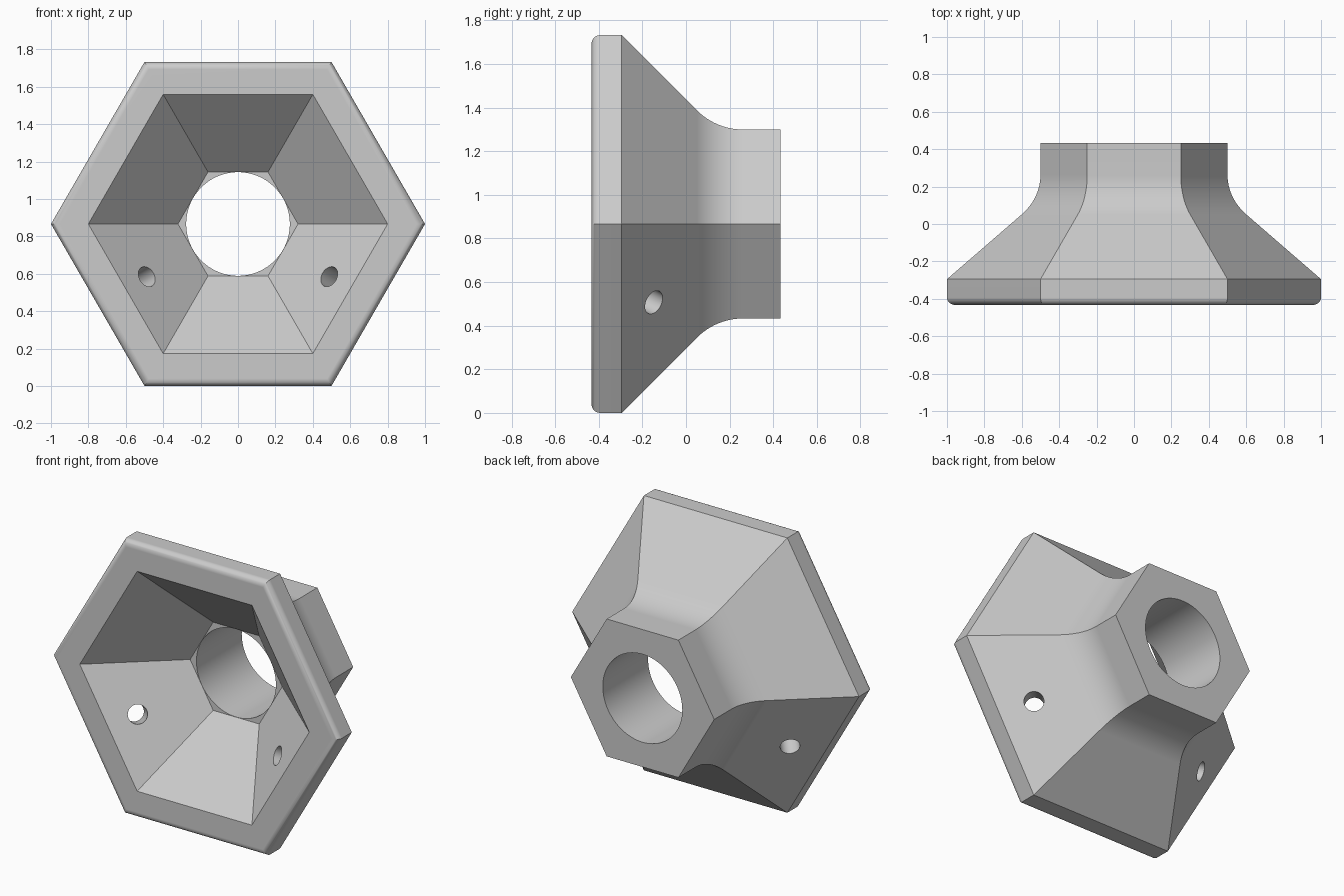
import bpy, bmesh, math
from mathutils import Matrix, Vector

cube = bpy.data.objects.get("Cube")
if cube:
    bpy.data.objects.remove(cube, do_unlink=True)

APOTHEM = math.sqrt(3) / 2      # half height of the large hexagon
HALF_DEPTH = APOTHEM / 2
CENTRE = Vector((0, 0, APOTHEM))
OUTER_SUM = 0.571               # distance + y is constant on each 45 degree wall
INNER_SUM = 0.26
POCKET_DEPTH = 0.066

grey = bpy.data.materials.new("light grey plastic")
grey.use_nodes = True
colour = (0.6, 0.6, 0.6, 1)
grey.diffuse_color = colour
grey.node_tree.nodes["Principled BSDF"].inputs["Base Color"].default_value = colour


def finish(bm, name):
    bmesh.ops.recalc_face_normals(bm, faces=bm.faces[:])
    mesh = bpy.data.meshes.new(name)
    bm.to_mesh(mesh)
    bm.free()
    mesh.materials.append(grey)
    obj = bpy.data.objects.new(name, mesh)
    bpy.context.collection.objects.link(obj)
    return obj


def loft(name, profile, sides=6):
    """Solid along y from (y, flat distance) pairs."""
    bm = bmesh.new()
    rings = []
    for y, flat in profile:
        r = flat / math.cos(math.pi / sides)
        angles = [2 * math.pi * k / sides for k in range(sides)]
        rings.append([bm.verts.new(CENTRE + Vector((r * math.cos(t), y, r * math.sin(t))))
                      for t in angles])
    for a, b in zip(rings, rings[1:]):
        for k in range(sides):
            j = (k + 1) % sides
            bm.faces.new((a[k], a[j], b[j], b[k]))
    bm.faces.new(rings[0])
    bm.faces.new(rings[-1])
    return finish(bm, name)


def wall_frame(angle, wall_sum):
    """Axes on a sloped wall: x across, y down the slope to the front, z outward."""
    radial = Vector((math.cos(angle), 0, math.sin(angle)))
    back = Vector((0, 1, 0))
    slope = (radial - back).normalized()
    normal = (radial + back).normalized()
    across = slope.cross(normal)
    origin = CENTRE + radial * (wall_sum + APOTHEM) / 2 + back * (wall_sum - APOTHEM) / 2
    return Matrix.Translation(origin) @ Matrix((across, slope, normal)).transposed().to_4x4()


def pocket(frame, bottom, top):
    bm = bmesh.new()
    bmesh.ops.create_cube(bm, size=1)
    place = Matrix.Translation((0, 0.225, (bottom + top) / 2)) @ Matrix.Diagonal((0.345, 0.745, top - bottom, 1))
    bm.transform(frame @ place)
    return finish(bm, "pocket_cutter")


def screw_hole(frame):
    bm = bmesh.new()
    bmesh.ops.create_cone(bm, cap_ends=True, segments=40, radius1=0.057, radius2=0.057, depth=0.56)
    bm.transform(frame)
    return finish(bm, "screw_hole_cutter")


# Flared hexagonal body: rounded front rim, sloped wall, concave blend, collar
collar, blend, rim = APOTHEM / 2, 0.3, 0.04
blend_end = OUTER_SUM - collar + blend * math.tan(math.pi / 8)
profile = []
for i in range(9):
    t = math.pi / 2 * i / 8
    profile.append((-HALF_DEPTH + rim * (1 - math.sin(t)), APOTHEM - rim * (1 - math.cos(t))))
profile.reverse()
profile.append((OUTER_SUM - APOTHEM, APOTHEM))
for i in range(13):
    t = math.pi / 4 * (1 - i / 12)
    profile.append((blend_end - blend * math.sin(t), collar + blend * (1 - math.cos(t))))
profile.append((HALF_DEPTH, collar))
body = loft("flared_hex_body", profile)

# Hexagonal funnel and round bore
bore = 0.277
cutters = [
    loft("funnel_cutter", [(-0.6, INNER_SUM + 0.6), (INNER_SUM - bore - 0.001, bore + 0.001)]),
    loft("bore_cutter", [(-0.2, bore), (0.6, bore)], 96),
]

# Three screw holes: one pocket outside at the top, two inside below
for degrees in (90, 210, 330):
    angle = math.radians(degrees)
    if degrees == 90:
        frame = wall_frame(angle, OUTER_SUM - POCKET_DEPTH * math.sqrt(2))
        cutters.append(pocket(frame, 0, 0.3))
    else:
        frame = wall_frame(angle, INNER_SUM + POCKET_DEPTH * math.sqrt(2))
        cutters.append(pocket(frame, -0.3, 0))
    cutters.append(screw_hole(frame))

bpy.ops.object.select_all(action="DESELECT")
body.select_set(True)
bpy.context.view_layer.objects.active = body
for cutter in cutters:
    cutter.hide_render = True
    mod = body.modifiers.new("cut", "BOOLEAN")
    mod.operation = "DIFFERENCE"
    mod.solver = "EXACT"
    mod.object = cutter
    bpy.ops.object.modifier_apply(modifier=mod.name)
    bpy.data.objects.remove(cutter, do_unlink=True)

# Smooth curves with crisp edges and flat walls
bpy.ops.object.shade_smooth_by_angle(angle=math.radians(30))
weighted = body.modifiers.new("flat walls", "WEIGHTED_NORMAL")
weighted.keep_sharp = True
